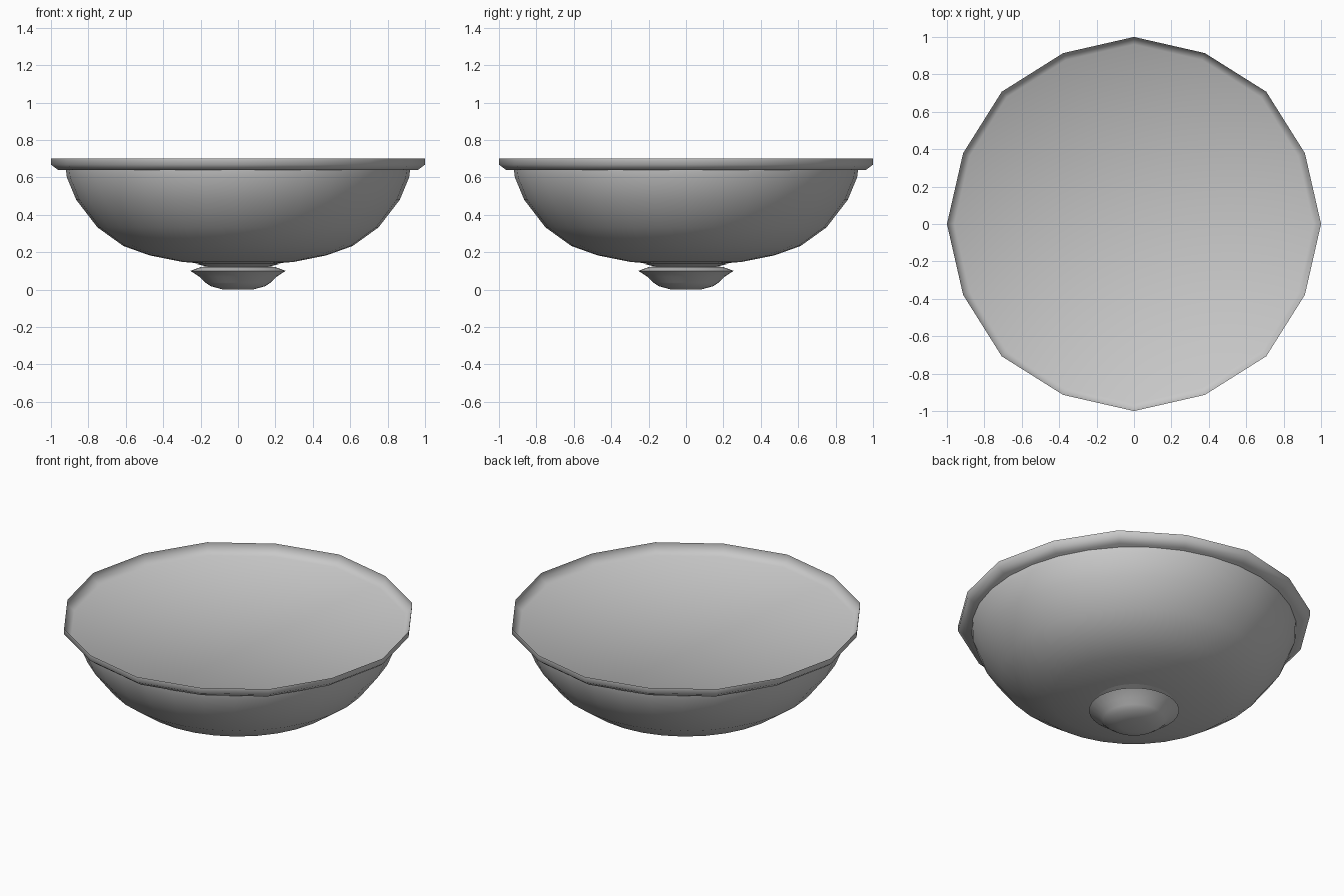
import bpy
import bmesh
import math

cube = bpy.data.objects.get("Cube")
if cube:
    bpy.data.objects.remove(cube, do_unlink=True)

grey = bpy.data.materials.new("plain_grey")
grey.use_nodes = True
colour = (0.58, 0.58, 0.58, 1)
grey.diffuse_color = colour
grey.node_tree.nodes["Principled BSDF"].inputs["Base Color"].default_value = colour


def lathe(name, profile, sides, pinch=1):
    """Revolve (radius, height) points, listed bottom to top, around z.
    Every second column is drawn in by the factor pinch."""
    bm = bmesh.new()
    verts = [bm.verts.new((r, 0, z)) for r, z in profile]
    edges = [bm.edges.new(pair) for pair in zip(verts, verts[1:])]
    bmesh.ops.spin(bm, geom=verts + edges, cent=(0, 0, 0), axis=(0, 0, 1),
                   angle=math.tau, steps=sides)
    bmesh.ops.remove_doubles(bm, verts=bm.verts, dist=0.0005)
    for v in bm.verts:
        if round(math.atan2(v.co.y, v.co.x) / math.tau * sides) % 2:
            v.co.x *= pinch
            v.co.y *= pinch
    bmesh.ops.recalc_face_normals(bm, faces=bm.faces)
    # Open shells face outward and downward
    lowest = min(bm.faces, key=lambda f: f.calc_center_median().z)
    if lowest.normal.z > 0:
        bmesh.ops.reverse_faces(bm, faces=bm.faces)
    mesh = bpy.data.meshes.new(name)
    bm.to_mesh(mesh)
    bm.free()
    mesh.materials.append(grey)
    obj = bpy.data.objects.new(name, mesh)
    bpy.context.collection.objects.link(obj)
    bpy.ops.object.select_all(action="DESELECT")
    obj.select_set(True)
    bpy.context.view_layer.objects.active = obj
    bpy.ops.object.shade_smooth_by_angle(angle=math.radians(60))


# Rounded bowl hanging below the plate
lathe("bowl", [(0, 0.135), (0.18, 0.138), (0.3, 0.148), (0.47, 0.182), (0.613, 0.233),
               (0.752, 0.333), (0.865, 0.48), (0.915, 0.6), (0.92, 0.638)], 32)

# Shallow plate closing the bowl, with an upturned lip
lathe("top_plate", [(0, 0.638), (0.96, 0.638), (1, 0.668), (1, 0.702)], 16, 0.989)

# Small rounded knob under the bowl
lathe("bottom_knob", [(0, 0), (0.08, 0), (0.145, 0.018), (0.175, 0.038), (0.205, 0.068),
                      (0.255, 0.1), (0.2, 0.12), (0.17, 0.124), (0.23, 0.139)], 32)
